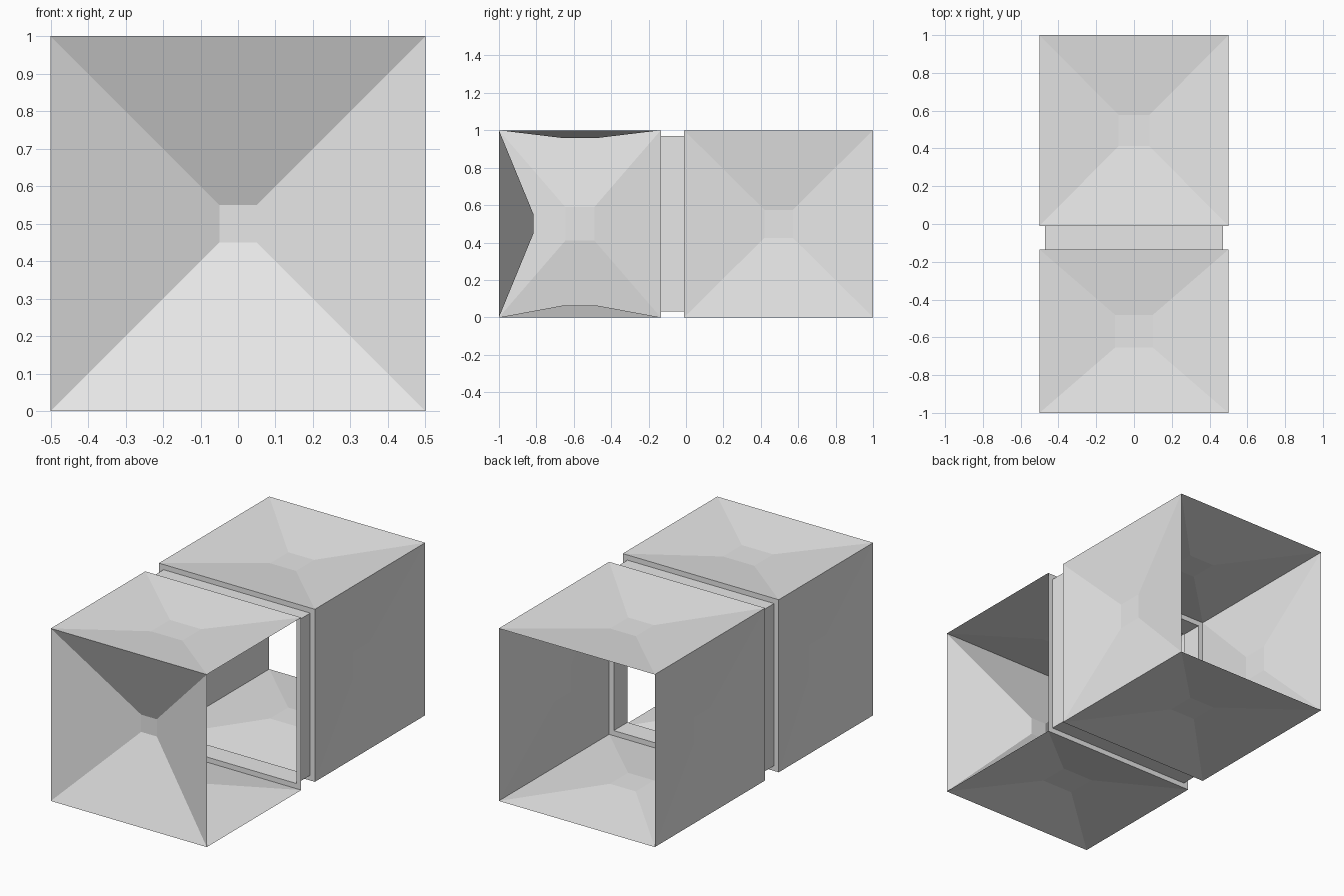
import bpy
import bmesh
from mathutils import Matrix, Vector

if "Cube" in bpy.data.objects:
    bpy.data.objects.remove(bpy.data.objects["Cube"], do_unlink=True)

grey = bpy.data.materials.new("light_grey")
grey.use_nodes = True
grey.diffuse_color = (0.8, 0.8, 0.8, 1)
grey.node_tree.nodes["Principled BSDF"].inputs["Base Color"].default_value = (0.8, 0.8, 0.8, 1)

SIDES = {
    "front": Vector((0, -1, 0)), "back": Vector((0, 1, 0)),
    "left": Vector((1, 0, 0)), "right": Vector((-1, 0, 0)),
    "top": Vector((0, 0, 1)), "bottom": Vector((0, 0, -1)),
}


def shell(name, width, y0, y1, open_sides, dents, frame=None):
    """Thin box with open sides, panels sunk to a small flat, and a framed opening."""
    bm = bmesh.new()
    size = Matrix.Diagonal((width, y1 - y0, width, 1))
    bmesh.ops.create_cube(bm, size=1, matrix=Matrix.Translation((0, (y0 + y1) / 2, 0.5)) @ size)
    bm.normal_update()
    panels = {max(SIDES, key=lambda s: SIDES[s].dot(f.normal)): f for f in bm.faces}

    bmesh.ops.delete(bm, geom=[panels.pop(s) for s in open_sides], context='FACES_ONLY')

    # Sink each panel: shrink its inner face about the centre and push it inward
    for side, (scale, depth) in dents.items():
        face = panels[side]
        centre = face.calc_center_median()
        corners = {c.index: c for c in face.verts}
        outline = [c.co.copy() for c in corners.values()]
        bmesh.ops.inset_individual(bm, faces=[face], thickness=0.01)
        for vert in face.verts:
            corner = min(outline, key=lambda c: (c - vert.co).length)
            vert.co = centre.lerp(corner, scale) - SIDES[side] * depth

    # The framed end keeps only its rim
    if frame:
        bmesh.ops.delete(bm, geom=[panels[frame]], context='FACES')

    mesh = bpy.data.meshes.new(name)
    bm.to_mesh(mesh)
    bm.free()
    mesh.materials.append(grey)
    obj = bpy.data.objects.new(name, mesh)
    bpy.context.collection.objects.link(obj)
    return obj


NECK = 0.94
JOIN_FRONT, JOIN_BACK = -0.135, -0.01

# Front box, open on its left side
shell("front_box", 1, -1, JOIN_FRONT, ["left"], {
    "front": (0.1, 0.185), "top": (0.2, 0.042), "bottom": (0.2, 0.064),
    "right": (0.18, 0.053), "back": (NECK, 0)}, frame="back")

# Narrow connecting tube between the boxes
shell("connecting_tube", NECK, JOIN_FRONT, JOIN_BACK, ["front", "back"], {})

# Back box, open at the rear
shell("back_box", 1, JOIN_BACK, 1, ["back"], {
    "top": (0.165, 0.05), "bottom": (0.165, 0.05), "left": (0.15, 0.055),
    "right": (0.15, 0.05), "front": (NECK, 0)}, frame="front")
